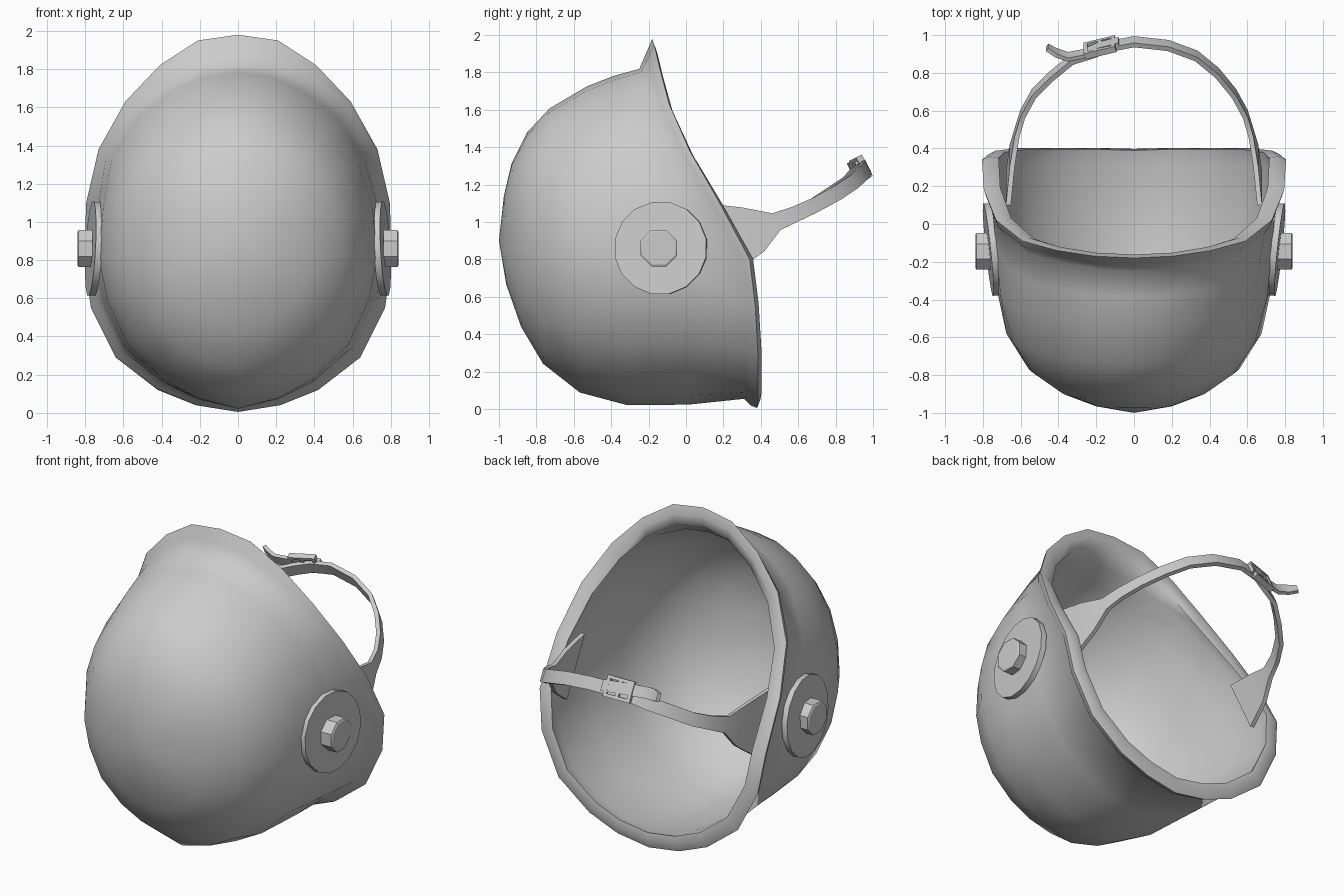
import bpy, bmesh, math
from mathutils import Vector, Matrix

if "Cube" in bpy.data.objects:
    bpy.data.objects.remove(bpy.data.objects["Cube"])

CZ = 0.9   # height of the shell's nose and radial centre


def finish(name, bm, angle=35):
    bmesh.ops.recalc_face_normals(bm, faces=bm.faces)
    me = bpy.data.meshes.new(name)
    bm.to_mesh(me)
    bm.free()
    ob = bpy.data.objects.new(name, me)
    bpy.context.collection.objects.link(ob)
    bpy.ops.object.select_all(action='DESELECT')
    ob.select_set(True)
    bpy.context.view_layer.objects.active = ob
    bpy.ops.object.shade_smooth_by_angle(angle=math.radians(angle))
    return ob


def bridge(bm, a, b):
    n = len(a)
    for i in range(n):
        j = (i + 1) % n
        bm.faces.new((a[i], a[j], b[j], b[i]))


def radial(p, k, dy=0.0):
    return Vector((p.x * k, p.y + dy, CZ + (p.z - CZ) * k))


# Rim crest, top to bottom on the right side, then mirrored
half = [(0, -.18, 1.98), (.21, -.17, 1.95), (.41, -.14, 1.82), (.59, -.09, 1.63),
        (.73, .02, 1.38), (.795, .18, 1.1), (.805, .34, .8), (.77, .37, .55),
        (.64, .385, .29), (.42, .385, .12), (.22, .385, .04), (0, .38, .005)]
rim = [Vector(p) for p in half]
rim += [Vector((-p.x, p.y, p.z)) for p in rim[-2:0:-1]]

# Base of the flared rim, where the bowl begins, and a rounded step up to the crest
base, swell = [], []
for p in rim:
    k = .945 - .095 * max(0, (p.z - 1.5) / .48) ** 1.4
    base.append(radial(p, k, -.07))
    swell.append(radial(p, (k + 1) / 2 + (.012 if p.z < 1.7 else 0), -.035))

# Bowl section from nose to rim (radius, depth): short top and long lower version
top_rows = [(.26, .035), (.45, .09), (.63, .2), (.77, .36), (.9, .63), (.96, .82), (1, 1)]
low_rows = [(.27, .03), (.52, .09), (.735, .18), (.895, .33), (.965, .52), (.985, .77), (1, 1)]


def bowl_rings(scale, nose):
    rings = []
    for (rt, dt), (rl, dl) in zip(top_rows, low_rows):
        ring = []
        for b in base:
            w = min(1, max(0, (b.y + .25) / .5))
            r, d = rt + (rl - rt) * w, dt + (dl - dt) * w
            # the underside is a little fuller, the diagonals a little flatter
            mid = (1 - d) * d * 4
            r += .07 * max(0, (.7 - b.z) / .63) ** 2 * mid * w
            r -= (.04 if b.z < CZ else .02) * abs(b.x * (b.z - CZ)) / .35 * mid
            q = radial(b, r * scale)
            q.y = nose + (b.y - nose) * d
            ring.append(q)
        rings.append(ring)
    return rings


# Shell: outer bowl, flared rounded rim, inner bowl
bm = bmesh.new()
rings = bowl_rings(1, -1.0)
rings += [swell, rim, [radial(p, .95, .018) for p in rim], [radial(p, .89, .01) for p in rim]]
rings += bowl_rings(.97, -.975)[::-1]
loops = [[bm.verts.new(q) for q in ring] for ring in rings]
for a, b in zip(loops, loops[1:]):
    bridge(bm, a, b)
for loop, y in ((loops[0], -1.0), (loops[-1], -.975)):
    tip = bm.verts.new((0, y, CZ))
    for i in range(len(loop)):
        bm.faces.new((loop[i], loop[(i + 1) % len(loop)], tip))
finish("mask_shell", bm, 60)


def hub(name, sides, profile, centre, side, tilt=0, lean=0):
    """Turned part along x from (offset, radius) pairs, closed at both ends."""
    bm = bmesh.new()
    loops = []
    for off, rad in profile:
        loops.append([bm.verts.new((off, rad * math.cos(2 * math.pi * (i + .5) / sides),
                                    rad * math.sin(2 * math.pi * (i + .5) / sides)))
                      for i in range(sides)])
    for a, b in zip(loops, loops[1:]):
        bridge(bm, a, b)
    bm.faces.new(loops[0])
    bm.faces.new(loops[-1])
    m = (Matrix.Scale(side, 4, (1, 0, 0)) @ Matrix.Translation(centre)
         @ Matrix.Rotation(tilt, 4, 'Z') @ Matrix.Rotation(lean, 4, 'Y'))
    bmesh.ops.transform(bm, matrix=m, verts=bm.verts)
    finish(name, bm, 30)


# Side discs and bolts
for side, tag in ((1, "right"), (-1, "left")):
    hub("side_disc_" + tag, 16, [(-.02, .25), (.015, .25)],
        (.757, -.135, .86), side, math.radians(-6), math.radians(-3))
    hub("side_bolt_" + tag, 8, [(-.015, .105), (.058, .105), (.064, .095)],
        (.776, -.145, .86), side)


def ribbon(name, pts, wdir, thick=.026):
    """Flat band through (x, y, z, half_width) points."""
    bm = bmesh.new()
    w = Vector(wdir).normalized()
    c = [Vector(p[:3]) for p in pts]
    loops = []
    for i, p in enumerate(pts):
        t = c[min(i + 1, len(c) - 1)] - c[max(i - 1, 0)]
        n = t.cross(w).normalized() * thick / 2
        e = w * p[3]
        loops.append([bm.verts.new(c[i] + v) for v in (e + n, e - n, -e - n, -e + n)])
    for a, b in zip(loops, loops[1:]):
        bridge(bm, a, b)
    bm.faces.new(loops[0])
    bm.faces.new(loops[-1])
    return finish(name, bm, 35)


# Head strap with flared end plates inside the shell
W = (0, -.45, .89)
arm = [(.665, .19, .92, .2), (.645, .36, .96, .13), (.62, .48, 1.0, .05),
       (.59, .58, 1.04, .042), (.53, .69, 1.09, .04), (.44, .80, 1.15, .04),
       (.33, .89, 1.21, .04)]
back = [(.18, .945, 1.26, .04), (0, .965, 1.285, .04), (-.13, .94, 1.275, .04),
        (-.22, .905, 1.25, .04)]
left = [(-x, y - .02 * (y > .7), z, w) for x, y, z, w in arm]
ribbon("head_strap", arm + back + left[::-1], W)

# Loose strap tail past the buckle
ribbon("strap_tail", [(-.08, .965, 1.295, .035), (-.18, .94, 1.295, .035),
                      (-.27, .9, 1.285, .035), (-.35, .885, 1.285, .035),
                      (-.41, .905, 1.295, .035), (-.46, .935, 1.305, .025)], W, .022)

# Buckle: rectangular frame with a centre bar
bm = bmesh.new()
for u, v, lu, lv in ((0, .055, .17, .02), (0, -.055, .17, .02), (-.075, 0, .02, .11),
                     (.075, 0, .02, .11), (0, 0, .02, .11)):
    bmesh.ops.create_cube(bm, size=1, matrix=Matrix.Translation((u, 0, v))
                          @ Matrix.Diagonal((lu, .035, lv, 1)))
m = (Matrix.Translation((-.18, .935, 1.285)) @ Matrix.Rotation(math.radians(27), 4, 'X')
     @ Matrix.Rotation(math.radians(15), 4, 'Z'))
bmesh.ops.transform(bm, matrix=m, verts=bm.verts)
finish("strap_buckle", bm, 30)
